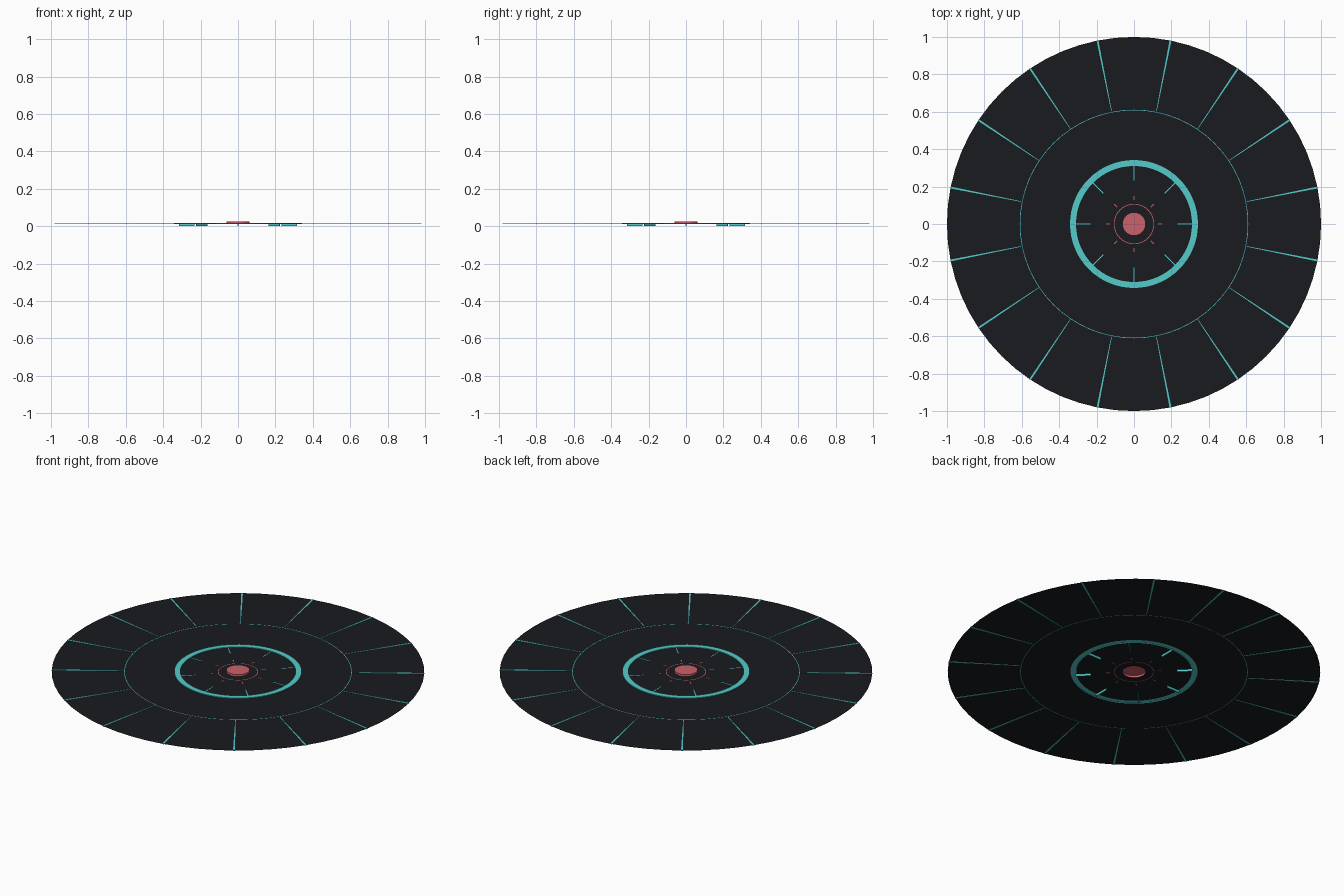
import bpy, bmesh
from math import cos, sin, pi

if "Cube" in bpy.data.objects:
    bpy.data.objects.remove(bpy.data.objects["Cube"])


def material(name, rgb):
    m = bpy.data.materials.new(name)
    m.diffuse_color = (*rgb, 1)
    m.use_nodes = True
    m.node_tree.nodes["Principled BSDF"].inputs["Base Color"].default_value = m.diffuse_color
    return m


DARK = material("dark_panel", (0.009, 0.011, 0.014))
CYAN = material("cyan_glow", (0.09, 0.60, 0.60))
PINK = material("pink_glow", (0.60, 0.12, 0.15))
SIDES = 64
Z = 0.0125  # height of the main sheet


def finish(name, bm, mat):
    me = bpy.data.meshes.new(name)
    bm.normal_update()
    bm.to_mesh(me)
    bm.free()
    me.materials.append(mat)
    ob = bpy.data.objects.new(name, me)
    bpy.context.collection.objects.link(ob)
    return ob


def sweep(name, profile, mat, cap=False):
    """Revolve an open (radius, height) profile; cap closes the first loop."""
    bm = bmesh.new()
    loops = [[bm.verts.new((r * cos(2 * pi * i / SIDES), r * sin(2 * pi * i / SIDES), z))
              for i in range(SIDES)] for r, z in profile]
    for a, b in zip(loops, loops[1:]):
        for i in range(SIDES):
            j = (i + 1) % SIDES
            bm.faces.new((a[i], b[i], b[j], a[j]))
    if cap:
        bm.faces.new(loops[0])
    return finish(name, bm, mat)


def bars(name, count, offset, r0, r1, w0, w1, z0, z1, mat):
    """Radial tapered bars repeated around the centre."""
    bm = bmesh.new()
    for k in range(count):
        a = offset + 2 * pi * k / count
        c, s = cos(a), sin(a)
        box = bmesh.ops.create_cube(bm, size=1)["verts"]
        for v in box:
            r, w = (r1, w1) if v.co.x > 0 else (r0, w0)
            t = w / 2 if v.co.y > 0 else -w / 2
            z = z1 if v.co.z > 0 else z0
            v.co = (r * c - t * s, r * s + t * c, z)
    return finish(name, bm, mat)


# Dark sheets with gaps for the coloured rings
sweep("outer_panel", [(0.611, Z), (1.0, Z)], DARK)
sweep("middle_panel", [(0.342, Z), (0.608, Z)], DARK)
sweep("inner_panel", [(0.108, Z), (0.310, Z)], DARK)
sweep("hub_panel", [(0.062, Z), (0.104, Z)], DARK)

# Coloured rings
sweep("fine_cyan_ring", [(0.608, Z), (0.611, Z)], CYAN)
sweep("bold_cyan_ring", [(0.310, Z), (0.310, 0.0165), (0.342, 0.0165), (0.342, Z)], CYAN)
sweep("fine_pink_ring", [(0.104, Z), (0.108, Z)], PINK)

# Raised centre button, open underneath
sweep("centre_button", [(0.062, 0.025), (0.062, Z)], PINK, cap=True)

# Radial lines
bars("outer_spokes", 16, pi / 16, 0.615, 1.0, 0.003, 0.010, 0.0105, 0.0145, CYAN)
bars("inner_ticks", 8, 0, 0.232, 0.315, 0.005, 0.005, 0.0, 0.0135, CYAN)
bars("pink_ticks", 8, 0, 0.127, 0.151, 0.004, 0.007, 0.0115, 0.0135, PINK)
